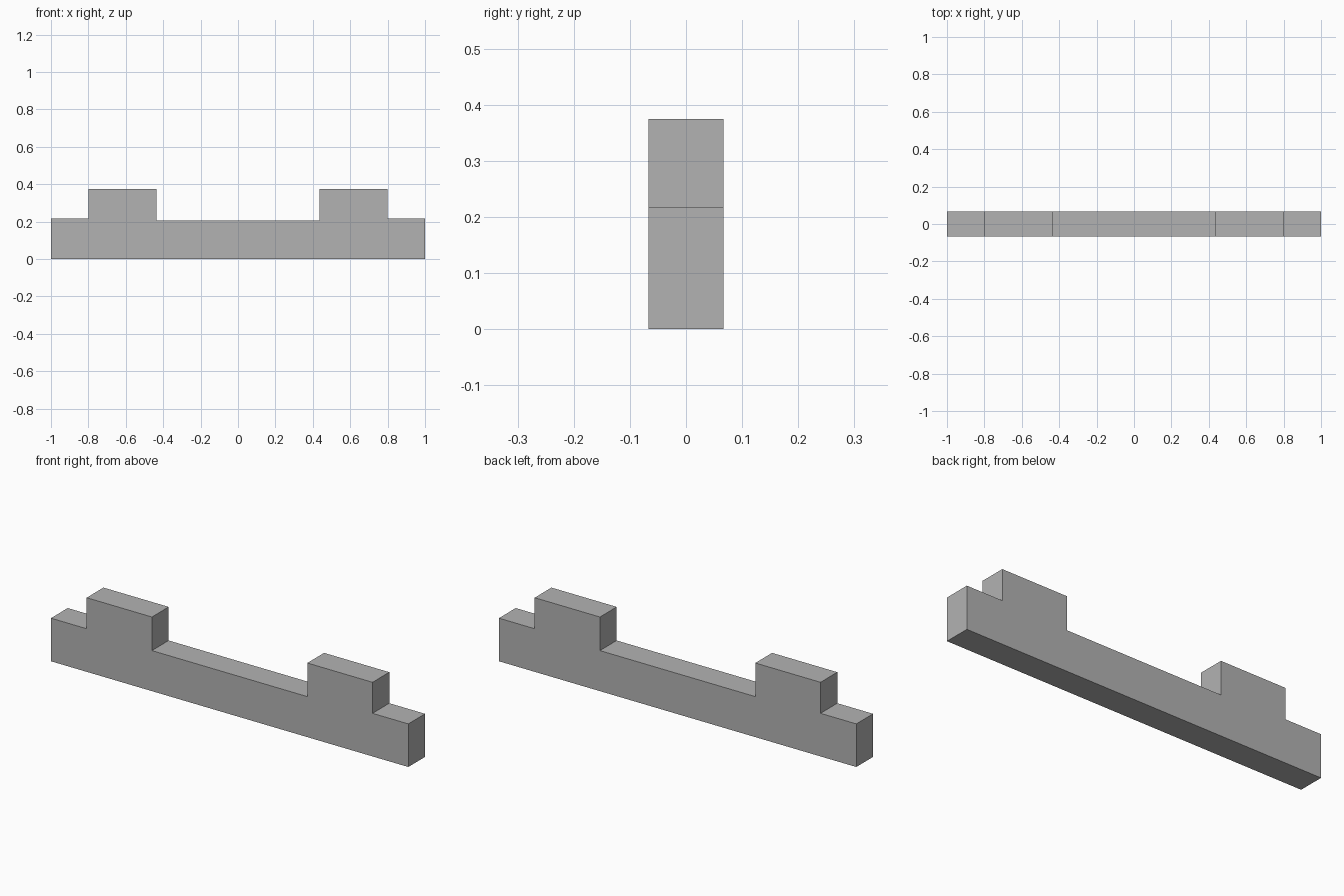
import bpy
import bmesh

cube = bpy.data.objects.get("Cube")
if cube:
    bpy.data.objects.remove(cube, do_unlink=True)

# Single matte grey
grey = bpy.data.materials.new("grey")
grey.use_nodes = True
colour = (0.45, 0.45, 0.45, 1)
grey.diffuse_color = colour
grey.node_tree.nodes["Principled BSDF"].inputs["Base Color"].default_value = colour

HALF_DEPTH = 0.067

# Right half of the stepped outline, from the centre out and down to the base
half = [(0.435, 0.205), (0.435, 0.375), (0.8, 0.375),
        (0.8, 0.218), (1, 0.218), (1, 0)]
outline = half + [(-x, z) for x, z in reversed(half)]

# Notched bar: outline face extruded through the depth
bm = bmesh.new()
front = bm.faces.new([bm.verts.new((x, -HALF_DEPTH, z)) for x, z in outline])
side = bmesh.ops.extrude_face_region(bm, geom=[front], use_keep_orig=True)
moved = [v for v in side["geom"] if isinstance(v, bmesh.types.BMVert)]
bmesh.ops.translate(bm, verts=moved, vec=(0, 2 * HALF_DEPTH, 0))
bmesh.ops.recalc_face_normals(bm, faces=bm.faces)

mesh = bpy.data.meshes.new("notched_bar")
bm.to_mesh(mesh)
bm.free()
mesh.materials.append(grey)
bpy.context.collection.objects.link(bpy.data.objects.new("notched_bar", mesh))
